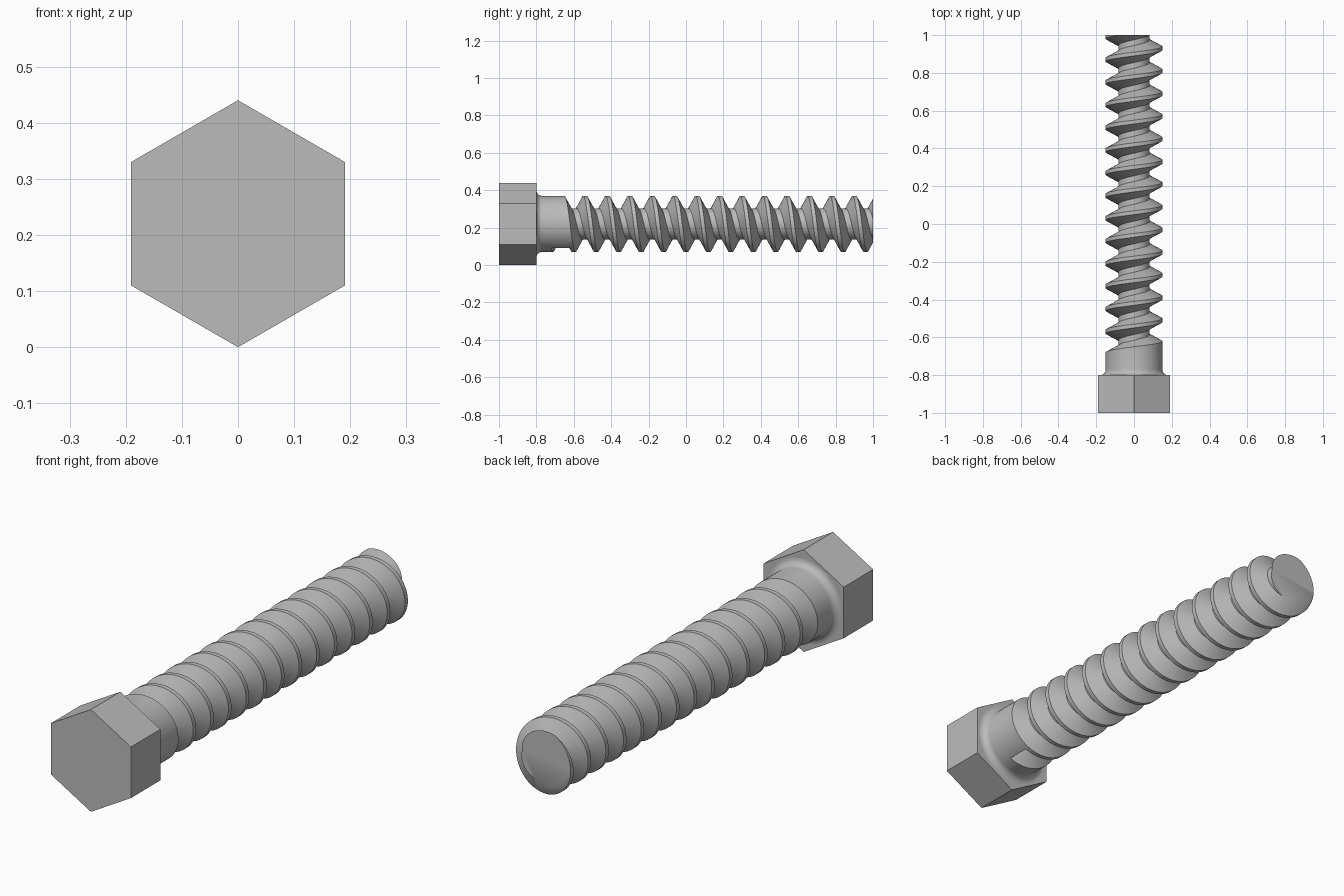
import bpy, bmesh, math
from mathutils import Matrix

if "Cube" in bpy.data.objects:
    bpy.data.objects.remove(bpy.data.objects["Cube"], do_unlink=True)

AXIS_Z = 0.22          # height of the bolt axis
CREST, ROOT = 0.15, 0.083
PITCH = 0.12
N = 72                 # segments per turn
TURNS = 17
START = math.radians(300)   # where the thread groove begins

steel = bpy.data.materials.new("grey_steel")
steel.use_nodes = True
colour = (0.5, 0.5, 0.5, 1)
steel.diffuse_color = colour
steel.node_tree.nodes["Principled BSDF"].inputs["Base Color"].default_value = colour


def finish(bm, name):
    bmesh.ops.recalc_face_normals(bm, faces=bm.faces)
    mesh = bpy.data.meshes.new(name)
    bm.to_mesh(mesh)
    bm.free()
    mesh.materials.append(steel)
    obj = bpy.data.objects.new(name, mesh)
    bpy.context.collection.objects.link(obj)
    return obj


# Hexagonal head
bm = bmesh.new()
bmesh.ops.create_cone(bm, cap_ends=True, segments=6, radius1=0.22, radius2=0.22, depth=0.2)
top = max(bm.verts, key=lambda v: v.co.y).co
turn = math.pi / 2 - math.atan2(top.y, top.x)
bmesh.ops.rotate(bm, verts=bm.verts, matrix=Matrix.Rotation(turn, 3, 'Z'))
bmesh.ops.rotate(bm, verts=bm.verts, matrix=Matrix.Rotation(math.pi / 2, 3, 'X'))
bmesh.ops.translate(bm, verts=bm.verts, vec=(0, -0.9, AXIS_Z))
finish(bm, "hex_head")

# Shank with fillet under the head, running into a helical thread
bm = bmesh.new()


def point(i, r, y):
    a = START - 2 * math.pi * i / N
    return bm.verts.new((r * math.cos(a), y, AXIS_Z + r * math.sin(a)))


FILLET = 0.03
profile = [(CREST + FILLET, -0.85)]
for k in range(7):
    t = k / 6 * math.pi / 2
    profile.append((CREST + FILLET * (1 - math.sin(t)), -0.8 + FILLET * (1 - math.cos(t))))
rings = [[point(i, r, y) for i in range(N)] for r, y in profile]
bm.faces.new(rings[0])
for lower, upper in zip(rings, rings[1:]):
    for i in range(N):
        j = (i + 1) % N
        bm.faces.new((lower[i], lower[j], upper[j], upper[i]))

# Groove section swept along the helix: edge, root, root, edge
section = [(CREST, 0), (ROOT, 0.035), (ROOT, 0.065), (CREST, 0.1)]
helix = [[point(i, r, -0.72 + PITCH * i / N + dy) for r, dy in section]
         for i in range(N * TURNS + 1)]
for i in range(N * TURNS):
    a, b = helix[i], helix[i + 1]
    for j in range(3):
        bm.faces.new((a[j], b[j], b[j + 1], a[j + 1]))
    if i + 1 + N < len(helix):
        bm.faces.new((a[3], b[3], helix[i + 1 + N][0], helix[i + N][0]))

# Plain shank up to the first groove, and the wall where the groove begins
ring = rings[-1]
for i in range(N - 1):
    bm.faces.new((ring[i], ring[i + 1], helix[i + 1][0], helix[i][0]))
bm.faces.new((ring[-1], ring[0], helix[0][0], helix[0][3], helix[N][0], helix[N - 1][0]))
bm.faces.new(helix[0])

# Flat cut at the tip
cut = bmesh.ops.bisect_plane(bm, geom=bm.verts[:] + bm.edges[:] + bm.faces[:],
                             plane_co=(0, 1, 0), plane_no=(0, 1, 0), clear_outer=True)
rim = [e for e in cut["geom_cut"] if isinstance(e, bmesh.types.BMEdge)]
bmesh.ops.edgeloop_fill(bm, edges=rim)
shank = finish(bm, "threaded_shank")

bpy.ops.object.select_all(action='DESELECT')
shank.select_set(True)
bpy.context.view_layer.objects.active = shank
bpy.ops.object.shade_smooth_by_angle(angle=math.radians(30))
